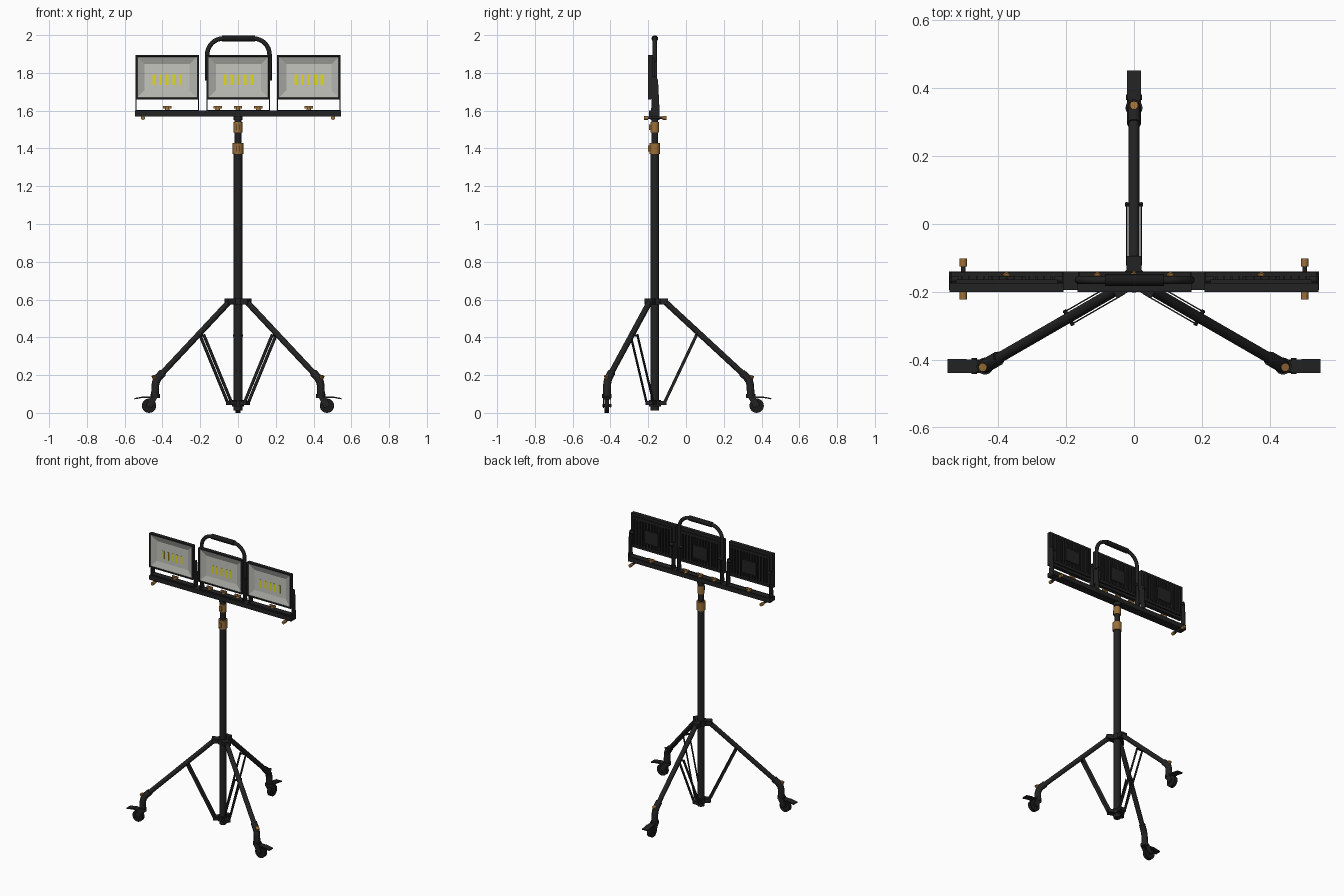
import bpy, bmesh, math
from mathutils import Vector, Matrix

if "Cube" in bpy.data.objects:
    bpy.data.objects.remove(bpy.data.objects["Cube"])


def material(name, rgb):
    m = bpy.data.materials.new(name)
    m.diffuse_color = (*rgb, 1)
    m.use_nodes = True
    m.node_tree.nodes["Principled BSDF"].inputs["Base Color"].default_value = m.diffuse_color
    return m


BLACK = material("black paint", (0.016, 0.016, 0.017))
RUBBER = material("dark rubber", (0.010, 0.010, 0.010))
BRASS = material("brass", (0.33, 0.16, 0.04))
REFLECT = material("reflector grey", (0.45, 0.45, 0.42))
PANEL = material("panel white", (0.56, 0.56, 0.52))
YELLOW = material("led yellow", (0.75, 0.72, 0.01))
PY = -0.165  # mast position along y


def finish(bm, name, mats, smooth=True):
    bmesh.ops.recalc_face_normals(bm, faces=bm.faces)
    me = bpy.data.meshes.new(name)
    bm.to_mesh(me)
    bm.free()
    ob = bpy.data.objects.new(name, me)
    bpy.context.collection.objects.link(ob)
    for m in mats:
        me.materials.append(m)
    if smooth:
        bpy.ops.object.select_all(action='DESELECT')
        ob.select_set(True)
        bpy.context.view_layer.objects.active = ob
        bpy.ops.object.shade_smooth_by_angle(angle=math.radians(35))
    return ob


def box(name, center, size, mat, rot=None):
    bm = bmesh.new()
    bmesh.ops.create_cube(bm, size=1, matrix=Matrix.Diagonal((*size, 1)))
    m = Matrix.Translation(center) @ (rot.to_4x4() if rot else Matrix())
    bmesh.ops.transform(bm, matrix=m, verts=bm.verts)
    return finish(bm, name, [mat], False)


def rod(name, a, b, r, mat, r2=None, seg=20):
    a, b = Vector(a), Vector(b)
    d = b - a
    bm = bmesh.new()
    bmesh.ops.create_cone(bm, cap_ends=True, segments=seg, radius1=r,
                          radius2=r if r2 is None else r2, depth=d.length)
    m = Matrix.Translation((a + b) / 2) @ d.to_track_quat('Z', 'Y').to_matrix().to_4x4()
    bmesh.ops.transform(bm, matrix=m, verts=bm.verts)
    return finish(bm, name, [mat])


def tube(name, pts, r, mat):
    cu = bpy.data.curves.new(name, 'CURVE')
    cu.dimensions = '3D'
    cu.bevel_depth, cu.bevel_resolution, cu.use_fill_caps = r, 3, True
    sp = cu.splines.new('POLY')
    sp.points.add(len(pts) - 1)
    for p, q in zip(sp.points, pts):
        p.co = (*q, 1)
    cu.materials.append(mat)
    ob = bpy.data.objects.new(name, cu)
    bpy.context.collection.objects.link(ob)
    return ob


def prism(name, profile, x, thick, mat):
    """Extrude a (y, z) profile along x."""
    bm = bmesh.new()
    f = bm.faces.new([bm.verts.new((x - thick / 2, y, z)) for y, z in profile])
    ext = bmesh.ops.extrude_face_region(bm, geom=[f])
    vs = [g for g in ext["geom"] if isinstance(g, bmesh.types.BMVert)]
    bmesh.ops.translate(bm, vec=(thick, 0, 0), verts=vs)
    return finish(bm, name, [mat], False)


def wing_knob(name, x, y, z):
    rod(name + "_base", (x, y, z), (x, y, z + 0.016), 0.014, BRASS, 0.009, 12)
    box(name + "_wings", (x, y, z + 0.018), (0.044, 0.008, 0.014), BRASS)


# Mast, inner tube and clamp collars
rod("mast", (0, PY, 0.012), (0, PY, 1.38), 0.023, BLACK)
rod("mast_inner_tube", (0, PY, 1.38), (0, PY, 1.575), 0.018, BLACK)
for z0, z1, r in ((1.37, 1.43, 0.028), (1.485, 1.54, 0.023)):
    rod("clamp_collar", (0, PY, z0), (0, PY, z1), r, BRASS)
    box("clamp_lever", (0.0, PY - r, (z0 + z1) / 2), (0.018, 0.014, 0.03), BRASS)
rod("upper_hub", (0, PY, 0.573), (0, PY, 0.606), 0.037, BLACK)
rod("lower_collar", (0, PY, 0.035), (0, PY, 0.068), 0.032, BLACK)

# Three legs, each with a pair of struts, a bent foot and a caster
for angle, heading in ((90, (0, 1)), (210, (-1, 0)), (330, (1, 0))):
    a = math.radians(angle)
    out = Vector((math.cos(a), math.sin(a), 0))
    side = Vector((-out.y, out.x, 0))
    turn = Matrix.Rotation(a, 3, 'Z')

    def at(r, z, s=0.0):
        return Vector((0, PY, z)) + out * r + side * s

    box("hub_bracket", at(0.045, 0.59), (0.05, 0.044, 0.03), BLACK, turn)
    box("collar_bracket", at(0.042, 0.052), (0.04, 0.044, 0.022), BLACK, turn)
    rod("leg", at(0.055, 0.587), at(0.49, 0.185), 0.0155, BLACK)
    tube("leg_foot", [at(0.46, 0.213), at(0.487, 0.188), at(0.5, 0.168),
                      at(0.506, 0.145), at(0.507, 0.095)], 0.021, BLACK)
    for s in (-0.021, 0.021):
        p, q = at(0.05, 0.052, s), at(0.222, 0.415, s)
        d = (q - p).normalized()
        rot = Matrix((d, side, d.cross(side))).transposed()
        box("strut", (p + q) / 2, ((q - p).length, 0.004, 0.016), BLACK, rot)
    rod("strut_bolt", at(0.222, 0.41, -0.026), at(0.222, 0.41, 0.026), 0.006, BLACK, seg=10)
    # Brass locking knob on the foot
    rod("foot_knob", at(0.505, 0.17), at(0.515, 0.198), 0.009, BRASS, 0.013, 10)

    # Caster
    h = Vector((*heading, 0))
    ax = Vector((-h.y, h.x, 0))
    yaw = Matrix((h, ax, Vector((0, 0, 1)))).transposed()
    foot = at(0.507, 0)
    hub = foot + h * 0.032 + Vector((0, 0, 0.038))
    rod("caster_wheel", hub - ax * 0.012, hub + ax * 0.012, 0.038, RUBBER, seg=24)
    rod("caster_axle", hub - ax * 0.024, hub + ax * 0.024, 0.008, BLACK, seg=12)
    rod("caster_swivel", foot + Vector((0, 0, 0.08)), foot + Vector((0, 0, 0.1)), 0.025, BLACK)
    for s in (-0.018, 0.018):
        tilt = yaw @ Matrix.Rotation(math.radians(-28), 3, 'Y')
        box("caster_fork", foot + h * 0.018 + ax * s + Vector((0, 0, 0.062)),
            (0.035, 0.004, 0.065), BLACK, tilt @ Matrix.Rotation(math.radians(0), 3, 'Y'))
    box("caster_cover", foot + h * 0.032 + Vector((0, 0, 0.083)), (0.06, 0.04, 0.008), BLACK, yaw)
    box("brake_pedal", foot + h * 0.082 + Vector((0, 0, 0.08)), (0.055, 0.042, 0.007), BLACK,
        yaw @ Matrix.Rotation(math.radians(10), 3, 'Y'))

# Cross bar and the brass-ended pins under it
box("cross_bar", (0, -0.1675, 1.585), (1.09, 0.055, 0.03), BLACK)
rod("bar_socket", (0, PY, 1.55), (0, PY, 1.575), 0.024, BLACK)
for x in (-0.503, 0.503):
    rod("bar_pin", (x, -0.21, 1.562), (x, -0.12, 1.562), 0.007, BLACK, seg=12)
    for y0, y1 in ((-0.223, -0.2), (-0.125, -0.102)):
        rod("pin_knob", (x, y0, 1.562), (x, y1, 1.562), 0.011, BRASS, seg=12)
for x in (-0.375, -0.108, 0, 0.108, 0.375):
    wing_knob("wing_knob", x, -0.155, 1.6)

# Three flood lamps
ZC = 1.777
for cx in (-0.375, 0.002, 0.375):
    # Frame with a stepped, sloping reflector
    bm = bmesh.new()
    bmesh.ops.create_cube(bm, size=1, matrix=Matrix.Translation((cx, -0.187, ZC))
                          @ Matrix.Diagonal((0.336, 0.026, 0.236, 1)))
    bm.normal_update()
    front = min(bm.faces, key=lambda f: f.calc_center_median().y)
    bmesh.ops.inset_region(bm, faces=[front], thickness=0.013)
    bmesh.ops.inset_region(bm, faces=[front], thickness=0.001, depth=-0.004)
    ring = bmesh.ops.inset_region(bm, faces=[front], thickness=0.055, depth=-0.014)
    for f in ring["faces"]:
        f.material_index = 1
    front.material_index = 2
    finish(bm, "lamp_frame", [BLACK, REFLECT, PANEL], False)
    for i in range(5):
        box("led_strip", (cx - 0.07 + 0.035 * i, -0.182, ZC - 0.014), (0.014, 0.004, 0.055), YELLOW)
    # Rear housing and cooling fins
    box("lamp_housing", (cx, -0.17, ZC), (0.3, 0.012, 0.2), BLACK)
    for i in range(13):
        box("cooling_fin", (cx - 0.132 + 0.022 * i, -0.161, ZC), (0.005, 0.016, 0.17), BLACK)
    box("driver_cover", (cx, -0.16, ZC - 0.01), (0.11, 0.015, 0.09), BLACK)
    # U-shaped mounting bracket
    box("bracket_base", (cx, -0.1625, 1.602), (0.332, 0.04, 0.005), BLACK)
    for s in (-1, 1):
        prism("bracket_arm", [(-0.185, 1.6), (-0.14, 1.6), (-0.148, 1.76), (-0.156, 1.78),
                              (-0.173, 1.78)], cx + s * 0.165, 0.005, BLACK)
        rod("bracket_bolt", (cx + s * 0.14, -0.163, 1.765), (cx + s * 0.168, -0.163, 1.765),
            0.009, BLACK, seg=12)

# Carry handle with padded grip
R, HX, TOP = 0.085, 0.165, 1.982
path = [(-HX, PY, 1.76)]
for cx, start in ((-HX + R, 180), (HX - R, 90)):
    for i in range(9):
        t = math.radians(start - i * 90 / 8)
        path.append((cx + R * math.cos(t), PY, TOP - R + R * math.sin(t)))
path.append((HX, PY, 1.76))
tube("carry_handle", [(x + 0.002, y, z) for x, y, z in path], 0.012, BLACK)
rod("handle_grip", (-0.085, PY, TOP), (0.089, PY, TOP), 0.017, RUBBER)
